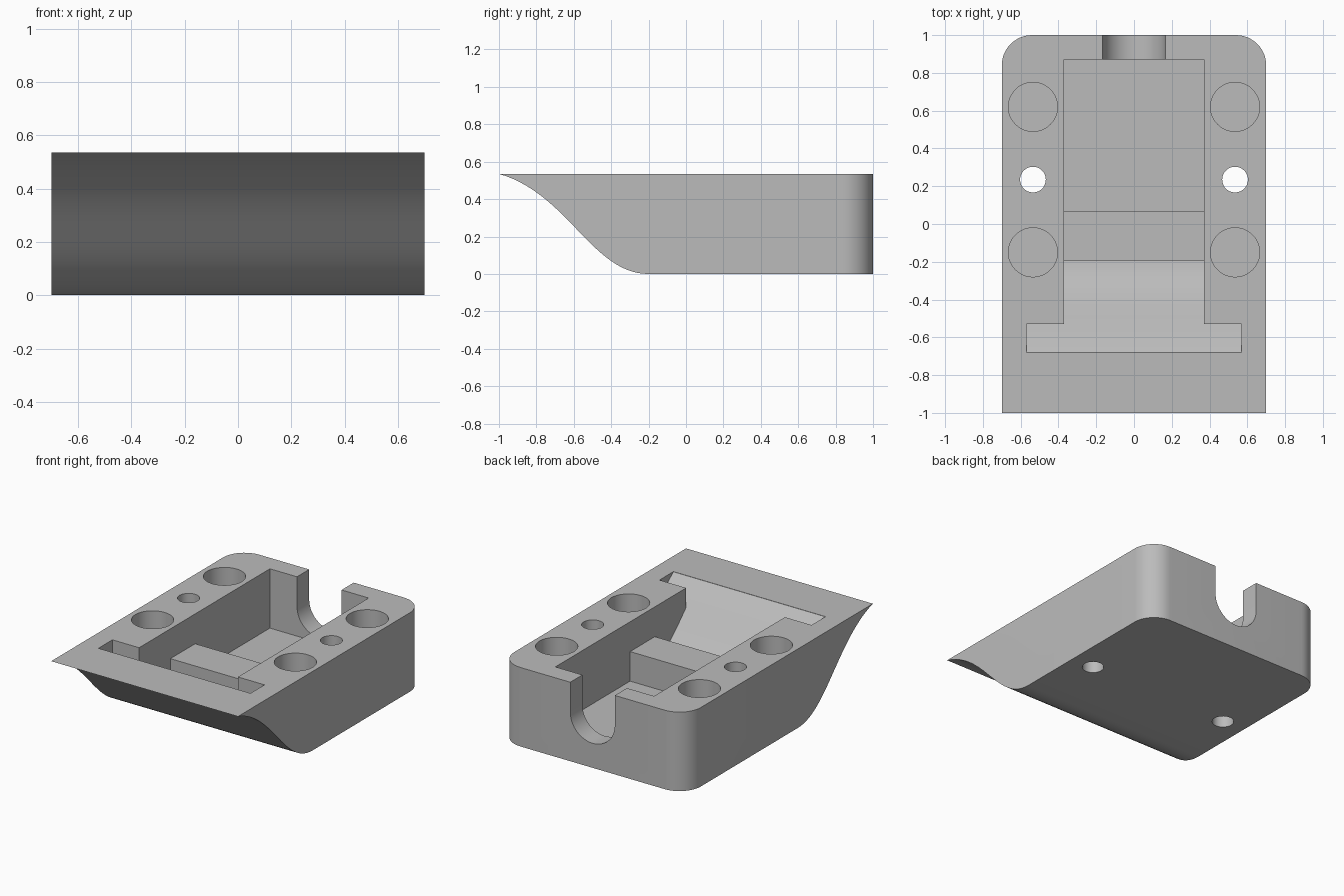
import bpy, bmesh
from mathutils import Vector
from mathutils.geometry import interpolate_bezier

if "Cube" in bpy.data.objects:
    bpy.data.objects.remove(bpy.data.objects["Cube"])

TOP = 0.535

grey = bpy.data.materials.new("plain_grey")
grey.use_nodes = True
colour = (0.5, 0.5, 0.5, 1)
grey.diffuse_color = colour
grey.node_tree.nodes["Principled BSDF"].inputs["Base Color"].default_value = colour


def curve(points, steps):
    return [tuple(p) for p in interpolate_bezier(*[Vector(p) for p in points], steps)]


def prism(name, outline, direction, round_edges=None):
    """Extrude a closed 3D outline along a direction."""
    bm = bmesh.new()
    face = bm.faces.new([bm.verts.new(p) for p in outline])
    ext = bmesh.ops.extrude_face_region(bm, geom=[face])
    bmesh.ops.translate(bm, vec=direction,
                        verts=[v for v in ext["geom"] if isinstance(v, bmesh.types.BMVert)])
    if round_edges:
        radius, test = round_edges
        bmesh.ops.bevel(bm, geom=[e for e in bm.edges if all(test(v.co) for v in e.verts)
                                  and abs(e.verts[0].co.x - e.verts[1].co.x) < 0.001],
                        offset=radius, segments=12, profile=0.5, affect="EDGES")
    bmesh.ops.recalc_face_normals(bm, faces=bm.faces)
    mesh = bpy.data.meshes.new(name)
    bm.to_mesh(mesh)
    bm.free()
    mesh.materials.append(grey)
    obj = bpy.data.objects.new(name, mesh)
    bpy.context.collection.objects.link(obj)
    return obj


def cylinder(x, y, radius, bottom):
    depth = 0.8 - bottom
    bpy.ops.mesh.primitive_cylinder_add(vertices=48, radius=radius, depth=depth,
                                        location=(x, y, bottom + depth / 2))
    obj = bpy.context.object
    obj.data.materials.append(grey)
    return obj


def combine(target, tool, operation):
    """Apply a boolean and discard the tool."""
    tool.hide_render = True
    bpy.context.view_layer.update()
    mod = target.modifiers.new("cut", "BOOLEAN")
    mod.operation, mod.solver, mod.object = operation, "EXACT", tool
    bpy.context.view_layer.objects.active = target
    bpy.ops.object.modifier_apply(modifier=mod.name)
    bpy.data.objects.remove(tool)


# Body: side profile with an S-shaped underside, rounded rear corners
underside = curve([(-0.7, -1, TOP), (-0.7, -0.63, 0.43), (-0.7, -0.5, 0), (-0.7, -0.2, 0)], 28)
body = prism("body", underside + [(-0.7, 1, 0), (-0.7, 1, TOP)], (1.4, 0, 0),
             (0.16, lambda co: co.y > 0.99))

# Pocket: T-shaped plan trimmed by a stepped floor with a curved ramp
half = [(0.57, -0.68), (0.57, -0.53), (0.37, -0.53), (0.37, 0.87)]
plan = half + [(-x, y) for x, y in reversed(half)]
pocket = prism("pocket_cutter", [(x, y, -0.1) for x, y in plan], (0, 0, 0.8))
ramp = curve([(-1, -0.75, 0.58), (-1, -0.5, 0.43), (-1, -0.4, 0.2), (-1, -0.195, 0.17)], 20)
steps = [(-0.195, 0.333), (0.07, 0.333), (0.07, 0.133), (1, 0.133), (1, 0.65), (-0.75, 0.65)]
floor = prism("floor_cutter", ramp + [(-1, y, z) for y, z in steps], (2, 0, 0))
combine(pocket, floor, "INTERSECT")
combine(body, pocket, "DIFFERENCE")

# Rear cable notch: U shape through the back wall
r = 0.167
k = 0.5523 * r
zc = 0.333
left = curve([(-r, 0.8, zc), (-r, 0.8, zc - k), (-k, 0.8, zc - r), (0, 0.8, zc - r)], 14)
right = [(-x, y, z) for x, y, z in reversed(left[:-1])]
notch = prism("notch_cutter", left + right + [(r, 0.8, 0.7), (-r, 0.8, 0.7)], (0, 0.3, 0))
combine(body, notch, "DIFFERENCE")

# Blind round sockets and small through holes on both sides
for side in (-1, 1):
    for y, radius, bottom in ((0.62, 0.13, 0.133), (-0.15, 0.13, 0.133), (0.235, 0.068, -0.1)):
        combine(body, cylinder(side * 0.535, y, radius, bottom), "DIFFERENCE")

# Smooth the curved walls, keep the corners crisp
bpy.ops.object.select_all(action="DESELECT")
body.select_set(True)
bpy.context.view_layer.objects.active = body
bpy.ops.object.shade_smooth_by_angle(angle=0.5)
